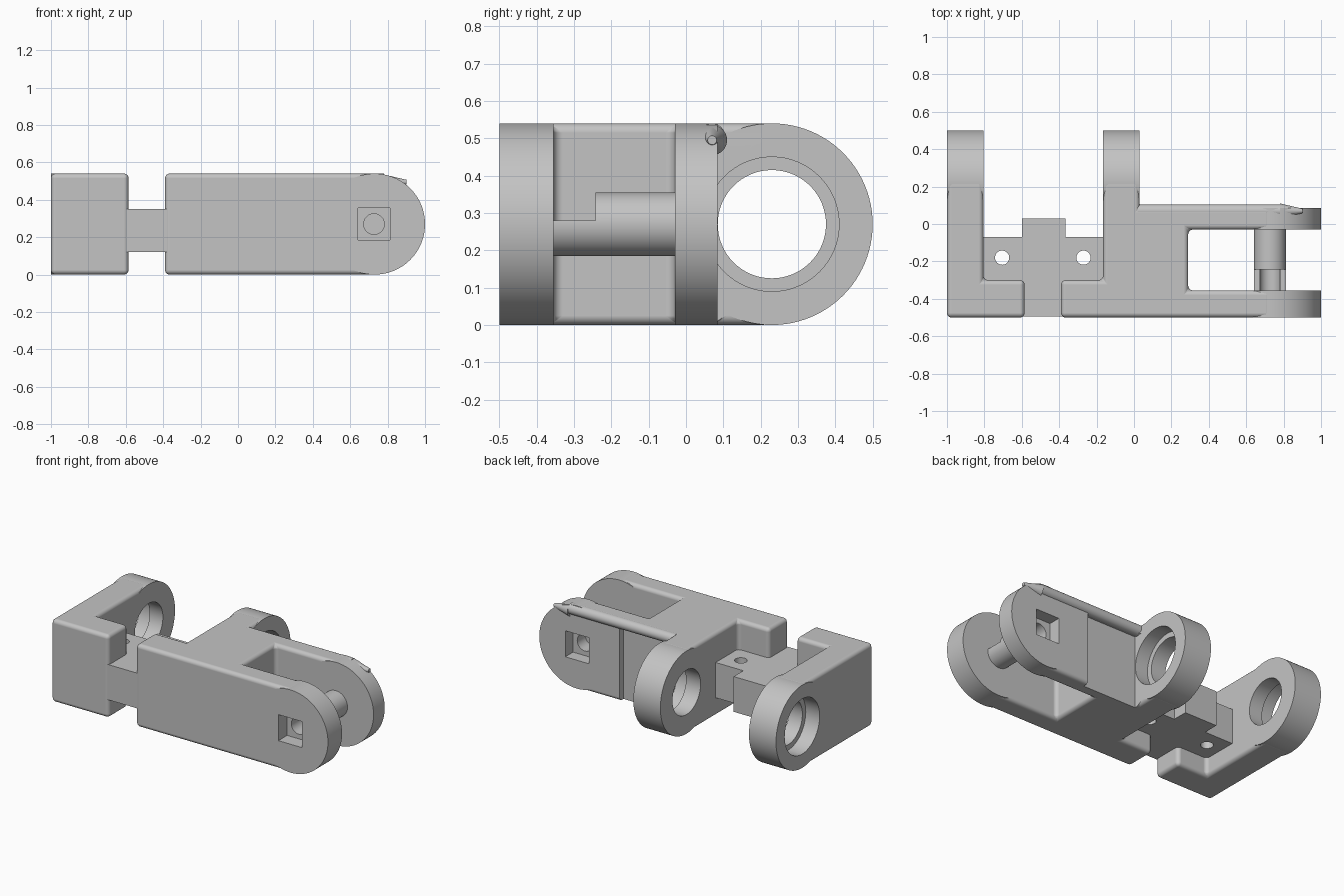
import bpy, bmesh, math
from mathutils import Matrix, Vector

if "Cube" in bpy.data.objects:
    bpy.data.objects.remove(bpy.data.objects["Cube"])

grey = bpy.data.materials.new("plain_grey")
grey.use_nodes = True
colour = (0.55, 0.55, 0.55, 1)
grey.diffuse_color = colour
grey.node_tree.nodes["Principled BSDF"].inputs["Base Color"].default_value = colour

H = 0.54            # overall height
MID = H / 2         # axis height, also the lug radius
ARM_Y = 0.23        # bore axis of the two arms
PIN_X = 0.727       # pin axis of the fork
parts, cutters = [], []


def add(name, bm, cutter=False):
    bmesh.ops.recalc_face_normals(bm, faces=bm.faces)
    mesh = bpy.data.meshes.new(name)
    bm.to_mesh(mesh)
    bm.free()
    mesh.materials.append(grey)
    obj = bpy.data.objects.new(name, mesh)
    bpy.context.collection.objects.link(obj)
    obj.hide_render = cutter
    (cutters if cutter else parts).append(obj)
    return obj


def box(name, lo, hi, cutter=False):
    bm = bmesh.new()
    size = Vector(hi) - Vector(lo)
    centre = (Vector(hi) + Vector(lo)) / 2
    bmesh.ops.create_cube(bm, size=1, matrix=Matrix.Translation(centre) @ Matrix.Diagonal((*size, 1)))
    return add(name, bm, cutter)


def rod(name, axis, start, end, centre, radius, cutter=False, tip=None, sides=64):
    """Cylinder along an axis; centre holds the other two coordinates."""
    turn = {"x": Matrix.Rotation(math.pi / 2, 4, "Y"),
            "y": Matrix.Rotation(-math.pi / 2, 4, "X"), "z": Matrix()}[axis]
    spot = list(centre)
    spot.insert("xyz".index(axis), (start + end) / 2)
    bm = bmesh.new()
    bmesh.ops.create_cone(bm, cap_ends=True, segments=sides, radius1=radius,
                          radius2=radius if tip is None else tip, depth=end - start,
                          matrix=Matrix.Translation(spot) @ turn)
    return add(name, bm, cutter)


def slab(name, outline):
    """Full-height plan outline with rounded edges."""
    bm = bmesh.new()
    face = bm.faces.new([bm.verts.new((x, y, 0)) for x, y in outline])
    top = bmesh.ops.extrude_face_region(bm, geom=[face])["geom"]
    bmesh.ops.translate(bm, vec=(0, 0, H), verts=[v for v in top if isinstance(v, bmesh.types.BMVert)])
    obj = add(name, bm)
    bevel = obj.modifiers.new("round_edges", "BEVEL")
    bevel.width, bevel.segments = 0.025, 5
    return obj


def cut(objects, *tools):
    for obj in objects:
        for tool in tools:
            mod = obj.modifiers.new("cut", "BOOLEAN")
            mod.operation, mod.solver, mod.object = "DIFFERENCE", "EXACT", tool


# Left bracket and main body with its fork
left = slab("left_bracket", [(-1, -.5), (-.585, -.5), (-.585, -.3), (-.805, -.3),
                             (-.805, ARM_Y), (-1, ARM_Y)])
body = slab("main_body", [(-.39, -.5), (.73, -.5), (.73, -.355), (.29, -.355), (.29, -.03),
                          (.73, -.03), (.73, .085), (.03, .085), (.03, ARM_Y),
                          (-.165, ARM_Y), (-.165, -.3), (-.39, -.3)])

# Round lug ends
left_lug = rod("left_arm_lug", "x", -1, -.805, (ARM_Y, MID), MID, sides=96)
mid_lug = rod("middle_arm_lug", "x", -.165, .03, (ARM_Y, MID), MID, sides=96)
front_lug = rod("front_fork_lug", "y", -.5, -.355, (.73, MID), MID, sides=96)
rear_lug = rod("rear_fork_lug", "y", -.03, .085, (.73, MID), MID, sides=96)

# Stepped bores, wider on the side facing away from the bracket middle and on the fork side
for name, objs, lo, hi, wide_lo, wide_hi in (
        ("left", (left, left_lug), -1.1, -.7, -1.1, -.9),
        ("middle", (body, mid_lug), -.25, .1, -.06, .1)):
    cut(objs, rod(name + "_bore", "x", lo, hi, (ARM_Y, MID), .145, True),
        rod(name + "_counterbore", "x", wide_lo, wide_hi, (ARM_Y, MID), .18, True))

# Clearance recess under the rounded rail on the rear wall
cut([body], box("rear_recess", (.0305, .045, -.1), (.42, .15, .475), True))
rod("rear_rail", "x", .02, .78, (.07, .505), .035, sides=32)
rod("rear_rail_end", "x", .78, .9, (.07, .495), .04, tip=.012, sides=32)

# Fork pin, open along the upper front half
pin = rod("fork_pin", "y", -.36, -.025, (PIN_X, MID), .085)
cut([pin], box("pin_opening", (.6, -.4, .28), (.85, -.243, .5), True))

# Square sockets and blind bores in the fork
front_socket = box("front_socket", (.642, -.6, .185), (.812, -.41, .355), True)
rear_socket = box("rear_socket", (.642, .005, .185), (.812, .2, .355), True)
front_bore = rod("front_pin_bore", "y", -.55, -.2, (PIN_X, MID), .055, True)
rear_bore = rod("rear_pin_bore", "y", -.08, .15, (PIN_X, MID), .055, True)
cut((front_lug, body), front_socket, front_bore)
cut((rear_lug, body), rear_socket, rear_bore)
cut([pin], front_bore, rear_bore)

# Thin bridge between the brackets
box("bridge_neck", (-.62, -.495, .12), (-.36, -.28, .35))
plate = box("bridge_plate", (-.83, -.3, .12), (-.15, -.07, .35))
box("bridge_tab", (-.6, -.09, .12), (-.365, .03, .35))
for side, x in (("left", -.705), ("right", -.27)):
    cut([plate], rod(side + "_screw_hole", "z", 0, .5, (x, -.18), .038, True, sides=32))

# Bake the cuts, then shade
graph = bpy.context.evaluated_depsgraph_get()
baked = [(o, bpy.data.meshes.new_from_object(o.evaluated_get(graph))) for o in parts]
for obj, mesh in baked:
    obj.modifiers.clear()
    obj.data = mesh
for tool in cutters:
    bpy.data.objects.remove(tool)
for obj in bpy.context.scene.objects:
    obj.select_set(obj in parts)
bpy.context.view_layer.objects.active = body
bpy.ops.object.shade_smooth_by_angle(angle=math.radians(30))
for obj in parts:
    weighted = obj.modifiers.new("flat_faces", "WEIGHTED_NORMAL")
    weighted.keep_sharp, weighted.weight = True, 100
